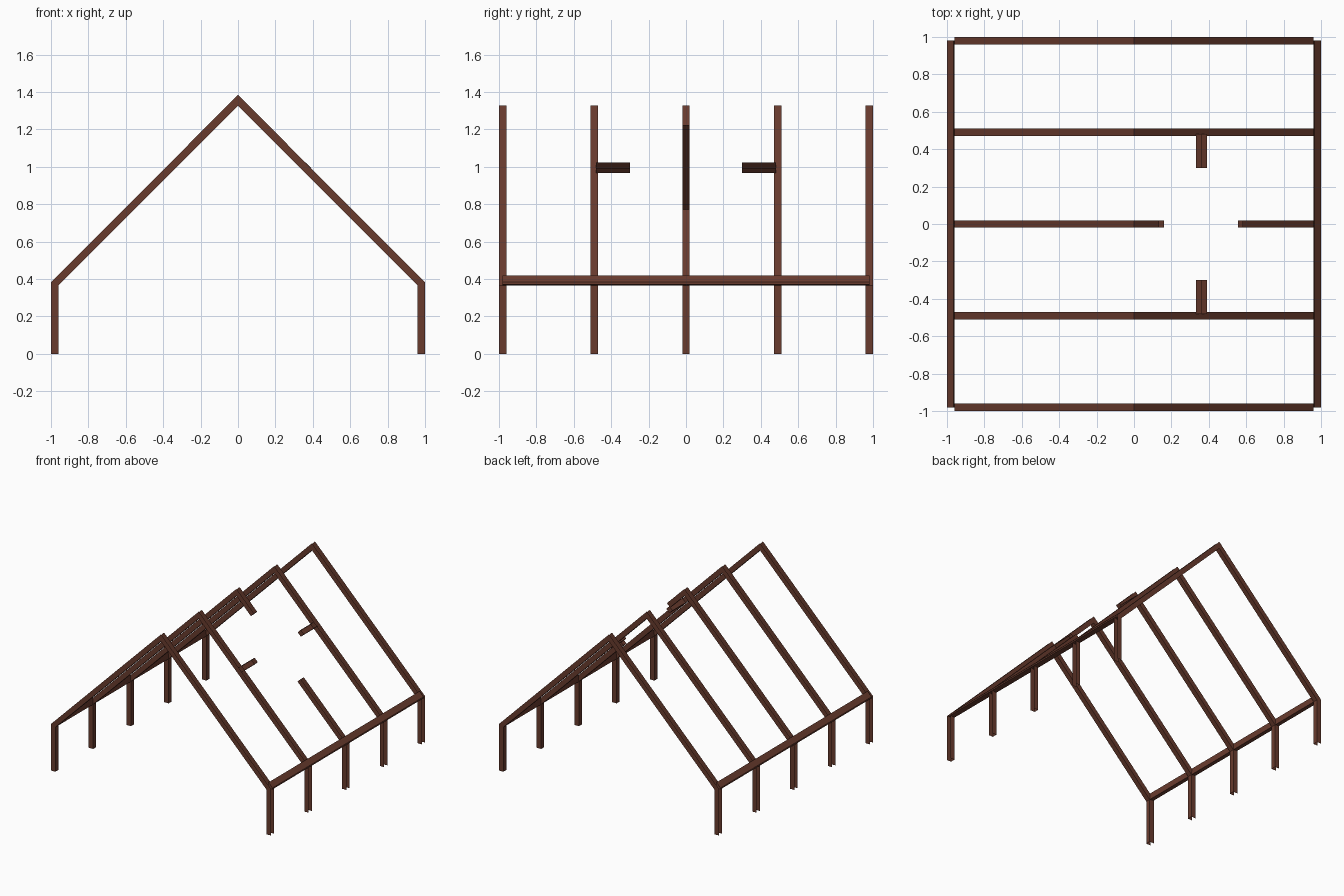
import bpy, bmesh
from mathutils import Vector

if "Cube" in bpy.data.objects:
    bpy.data.objects.remove(bpy.data.objects["Cube"])

wood = bpy.data.materials.new("dark brown wood")
wood.diffuse_color = (0.14, 0.044, 0.027, 1)
wood.use_nodes = True
wood.node_tree.nodes["Principled BSDF"].inputs["Base Color"].default_value = wood.diffuse_color
H = 0.02  # half thickness of every member


def finish(name, bm):
    me = bpy.data.meshes.new(name)
    bm.to_mesh(me)
    bm.free()
    me.materials.append(wood)
    ob = bpy.data.objects.new(name, me)
    bpy.context.collection.objects.link(ob)
    return ob


def channel(name, stations, cap_start=False, cap_end=False):
    """U-shaped member, open on the outer side; each station has 4 points."""
    bm = bmesh.new()
    rows = [[bm.verts.new(p) for p in s] for s in stations]
    for a, b in zip(rows, rows[1:]):
        for k in range(3):
            bm.faces.new((a[k], b[k], b[k + 1], a[k + 1]))
    if cap_start:
        bm.faces.new(rows[0])
    if cap_end:
        bm.faces.new(rows[-1][::-1])
    return finish(name, bm)


def frame(name, outline, y, **caps):
    """Post and rafter run in the x-z plane: (outer, inner) point pairs."""
    channel(name, [[(ox, y - H, oz), (ix, y - H, iz), (ix, y + H, iz), (ox, y + H, oz)]
                   for (ox, oz), (ix, iz) in outline], **caps)


# Outline of half a frame, foot to ridge
foot = ((1, 0), (0.96, 0))
eave = ((1, 0.382), (0.96, 0.366))
ridge = ((0, 1.385), (0, 1.328))


def flip(pair):
    return tuple((-x, z) for x, z in pair)


left_side = [ridge, flip(eave), flip(foot)]

# Four whole frames
for y in (-0.98, -0.49, 0.49, 0.98):
    frame("roof_frame", [foot, eave] + left_side, y)

# Middle frame, cut open on the right slope
low_cut = ((0.584, 0.80), (0.555, 0.772))
high_cut = ((0.16, 1.225), (0.131, 1.197))
frame("middle_frame_lower", [foot, eave, low_cut], 0, cap_end=True)
frame("middle_frame_upper", [high_cut] + left_side, 0, cap_start=True)

# Short stubs beside the opening
D = 0.0285
c = Vector((0.361, 0, 0.995))
section = [c + Vector(p) for p in ((0, 0, D), (-D, 0, 0), (0, 0, -D), (D, 0, 0))]
for y0, y1 in ((0.30, 0.48), (-0.48, -0.30)):
    channel("opening_stub", [[(p.x, y, p.z) for p in section] for y in (y0, y1)],
            cap_start=y0 > 0, cap_end=y0 < 0)

# Eave beams along both sides
for s in (1, -1):
    bm = bmesh.new()
    prof = [(0.96, 0.366), (1.0, 0.372), (1.0, 0.384), (0.964, 0.42)]
    f = bm.faces.new([bm.verts.new((s * x, -0.98, z)) for x, z in prof])
    ext = bmesh.ops.extrude_face_region(bm, geom=[f], use_keep_orig=True)
    bmesh.ops.translate(bm, vec=(0, 1.96, 0),
                        verts=[v for v in ext["geom"] if isinstance(v, bmesh.types.BMVert)])
    bmesh.ops.recalc_face_normals(bm, faces=bm.faces)
    finish("eave_beam", bm)
